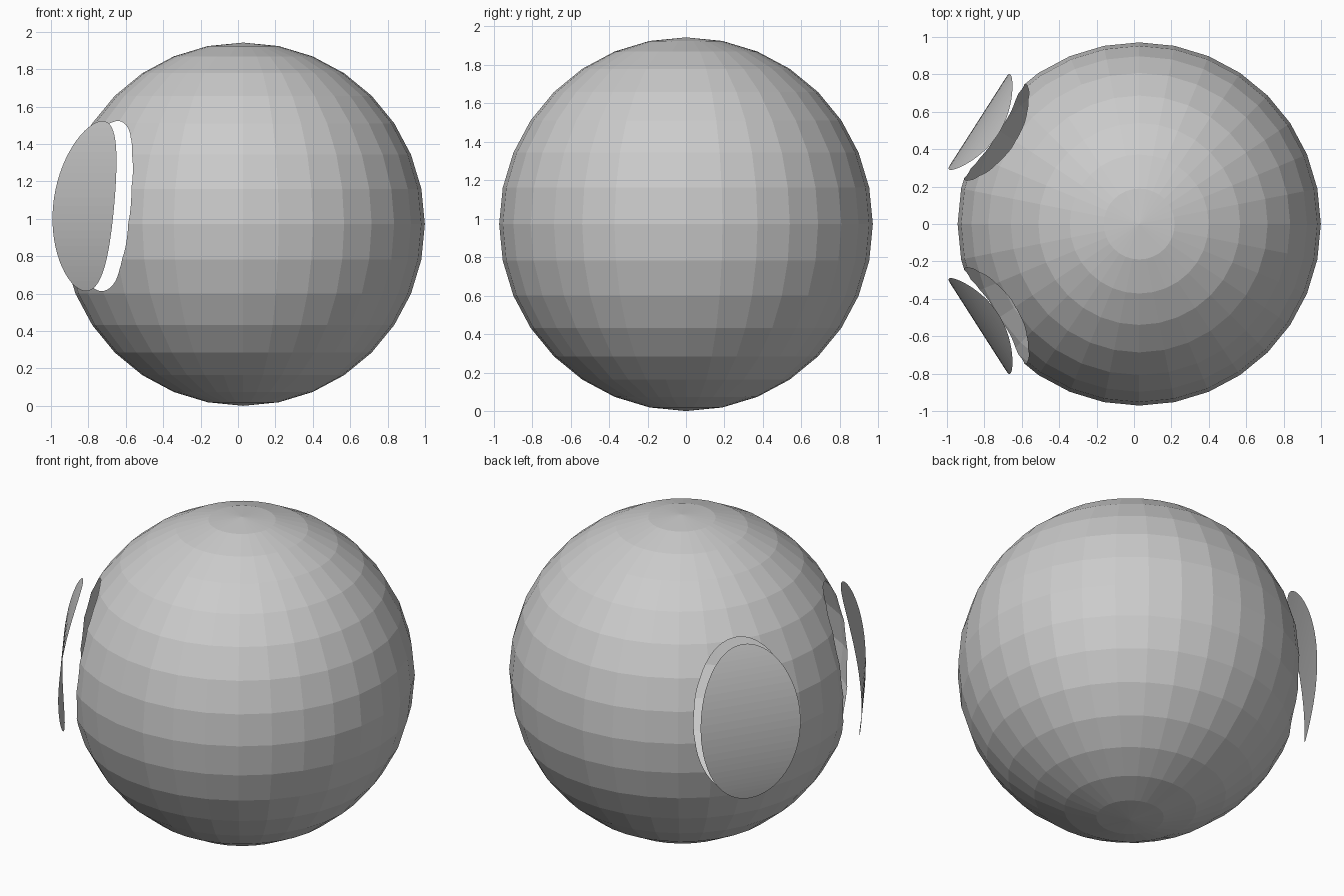
import bpy, bmesh
from math import sin, cos, pi, radians, sqrt
from mathutils import Vector

if "Cube" in bpy.data.objects:
    bpy.data.objects.remove(bpy.data.objects["Cube"])

R = 0.971
C = Vector((0.028, 0, R))            # sphere centre
HALF_W, HALF_H, LIFT = 0.303, 0.455, 0.097   # elliptical opening, above centre
ANGLE = radians(147.4)
OFFSET = 0.10                        # gap between opening and panel
N = 64


def make_object(name, bm):
    me = bpy.data.meshes.new(name)
    bm.to_mesh(me)
    bm.free()
    ob = bpy.data.objects.new(name, me)
    bpy.context.collection.objects.link(ob)
    return ob


def axes(side):
    out = Vector((cos(ANGLE), side * sin(ANGLE), 0))
    return out, Vector((-out.y, out.x, 0))


def ellipse_point(side, t, depth):
    out, across = axes(side)
    return C + out * depth + across * HALF_W * cos(t) + Vector((0, 0, LIFT + HALF_H * sin(t)))


def surface_depth(t):
    return sqrt((R - 0.004) ** 2 - (HALF_W * cos(t)) ** 2 - (LIFT + HALF_H * sin(t)) ** 2)


# Faceted round shell
bm = bmesh.new()
bmesh.ops.create_uvsphere(bm, u_segments=32, v_segments=16, radius=R)
bmesh.ops.translate(bm, verts=bm.verts, vec=C)
shell = make_object("round_shell", bm)

# Elliptical openings
cutters = []
for side in (1, -1):
    bm = bmesh.new()
    inner, outer = [[bm.verts.new(ellipse_point(side, 2 * pi * i / N, d)) for i in range(N)]
                    for d in (0.5, 1.3)]
    for i in range(N):
        j = (i + 1) % N
        bm.faces.new((inner[i], inner[j], outer[j], outer[i]))
    bm.faces.new(inner)
    bm.faces.new(outer)
    bmesh.ops.recalc_face_normals(bm, faces=bm.faces)
    cutter = make_object("opening_cutter", bm)
    cutter.hide_render = True
    cutters.append(cutter)
    mod = shell.modifiers.new("opening", 'BOOLEAN')
    mod.operation = 'DIFFERENCE'
    mod.solver = 'EXACT'
    mod.object = cutter

bpy.context.view_layer.update()
cut = bpy.data.meshes.new_from_object(shell.evaluated_get(bpy.context.evaluated_depsgraph_get()))
shell.modifiers.clear()
shell.data = cut
for cutter in cutters:
    bpy.data.objects.remove(cutter)

# Remove the cut walls so only the thin open shell remains
bm = bmesh.new()
bm.from_mesh(cut)
walls = [f for f in bm.faces if (f.calc_center_median() - C).length < 0.9]
bmesh.ops.delete(bm, geom=walls, context='FACES')
bm.to_mesh(cut)
bm.free()

# Floating panels that follow the rim of each opening
for side, name in ((1, "back_panel"), (-1, "front_panel")):
    bm = bmesh.new()
    rim = []
    for i in range(N):
        t = 2 * pi * i / N + pi / 2
        rim.append(bm.verts.new(ellipse_point(side, t, surface_depth(t) + OFFSET)))
    for i in range(N // 2):
        quad = [rim[i], rim[i + 1], rim[-i - 1], rim[-i % N]]
        bm.faces.new(list(dict.fromkeys(quad)))
    bm.normal_update()
    for f in bm.faces:
        if f.normal.dot(axes(side)[0]) < 0:
            f.normal_flip()
    make_object(name, bm)
